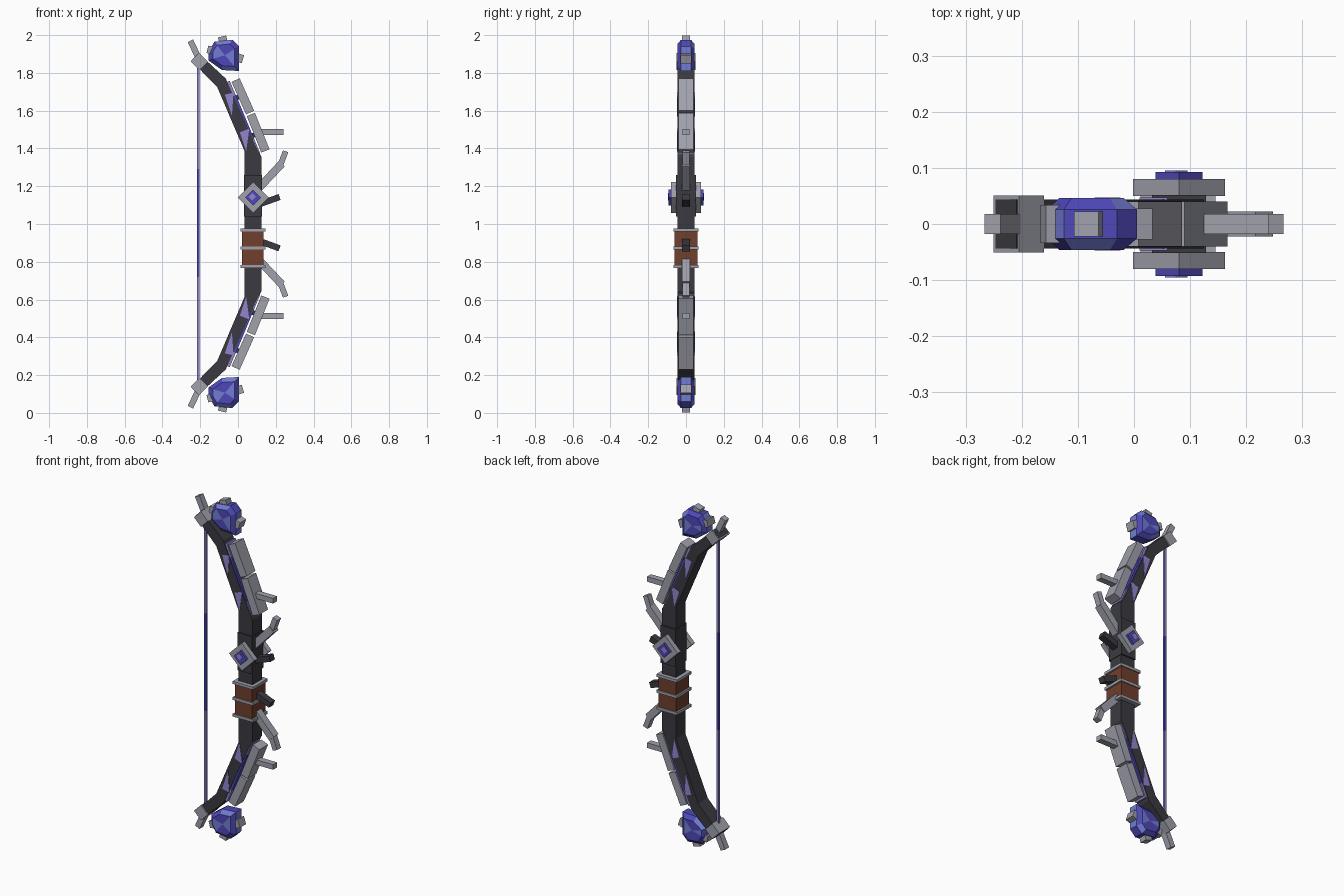
import bpy, bmesh
from mathutils import Vector

if "Cube" in bpy.data.objects:
    bpy.data.objects.remove(bpy.data.objects["Cube"])


def material(name, rgb):
    m = bpy.data.materials.new(name)
    m.diffuse_color = (*rgb, 1)
    m.use_nodes = True
    m.node_tree.nodes["Principled BSDF"].inputs["Base Color"].default_value = m.diffuse_color
    return m


DARK = material("dark_wood", (0.042, 0.042, 0.052))
GREY = material("pale_metal", (0.35, 0.355, 0.41))
BROWN = material("brown_leather", (0.16, 0.05, 0.026))
BLUE = material("deep_blue", (0.075, 0.064, 0.48))
LIGHT = material("light_blue", (0.17, 0.2, 0.66))
LILAC = material("lilac", (0.29, 0.235, 0.62))


def finish(name, bm, *mats):
    bmesh.ops.recalc_face_normals(bm, faces=bm.faces)
    mesh = bpy.data.meshes.new(name)
    bm.to_mesh(mesh)
    bm.free()
    for m in mats:
        mesh.materials.append(m)
    ob = bpy.data.objects.new(name, mesh)
    bpy.context.collection.objects.link(ob)
    return ob


def prism(name, pts, y0, y1, mat):
    """Side outline (x, z) extruded from y0 to y1."""
    bm = bmesh.new()
    face = bm.faces.new([bm.verts.new((x, y0, z)) for x, z in pts])
    new = bmesh.ops.extrude_face_region(bm, geom=[face])["geom"]
    bmesh.ops.translate(bm, vec=(0, y1 - y0, 0),
                        verts=[v for v in new if isinstance(v, bmesh.types.BMVert)])
    return finish(name, bm, mat)


def bar(name, p, q, width, half_y, mat):
    """Straight box between two side points."""
    p, q = Vector(p), Vector(q)
    d = (q - p).normalized()
    n = Vector((-d.y, d.x)) * width / 2
    return prism(name, [p + n, q + n, q - n, p - n], -half_y, half_y, mat)


def box(name, x0, x1, z0, z1, half_y, mat):
    return prism(name, [(x0, z0), (x1, z0), (x1, z1), (x0, z1)], -half_y, half_y, mat)


def diamond(name, x, z, r, y0, y1, mat):
    return prism(name, [(x - r, z), (x, z - r), (x + r, z), (x, z + r)], y0, y1, mat)


def crystal(name, pts):
    """Chunky gem with bevelled sides and facets in two blues."""
    cx = sum(p[0] for p in pts) / len(pts)
    cz = sum(p[1] for p in pts) / len(pts)
    bm = bmesh.new()
    rings = []
    for y, s in ((-0.046, 0.72), (-0.026, 1), (0.026, 1), (0.046, 0.72)):
        rings.append([bm.verts.new((cx + (x - cx) * s, y, cz + (z - cz) * s)) for x, z in pts])
    n = len(pts)
    for a, b in zip(rings, rings[1:]):
        for i in range(n):
            bm.faces.new([a[i], a[(i + 1) % n], b[(i + 1) % n], b[i]])
    caps = [bm.faces.new(rings[0]), bm.faces.new(rings[-1])]
    bmesh.ops.poke(bm, faces=caps)
    bm.faces.ensure_lookup_table()
    for i, f in enumerate(bm.faces):
        f.material_index = 1 if i % 3 == 1 else 0
    return finish(name, bm, BLUE, LIGHT)


# Bow body: upper outline, mirrored below
inner = [(-0.247, 1.865), (-0.11, 1.725), (0.035, 1.385)]
outer = [(0.125, 1.355), (0.1, 1.4), (-0.065, 1.77), (-0.209, 1.904)]
body = inner + [(x, 2 - z) for x, z in reversed(inner)]
body += [(x, 2 - z) for x, z in reversed(outer)] + outer
prism("bow_body", body, -0.044, 0.044, DARK)

# Limb fittings, built for the upper and lower limb
for side in ("upper", "lower"):
    def m(x, z):
        return (x, z if side == "upper" else 2 - z)

    cx, cz = m(-0.205, 1.86)
    diamond(side + "_tip_bracket", cx, cz, 0.045, -0.051, 0.051, GREY)
    bar(side + "_tip_spike", m(-0.205, 1.87), m(-0.252, 1.97), 0.032, 0.018, GREY)

    # Glowing strip and shards on the limb
    bar(side + "_glow_strip", m(-0.052, 1.755), m(0.11, 1.37), 0.017, 0.04, LILAC)
    bar(side + "_glow_strip_core", m(-0.02, 1.68), m(0.078, 1.446), 0.018, 0.041, BLUE)
    shards = ([(0.025, 1.385), (-0.008, 1.485), (0.042, 1.505)],
              [(-0.05, 1.57), (-0.088, 1.685), (-0.042, 1.695)])
    for i, tri in enumerate(shards):
        # keep the shard on the limb face
        pts = [m(x + 0.018, z) for x, z in tri]
        for s, label in ((-1, "front"), (1, "back")):
            prism(f"{side}_{label}_shard_{i + 1}", pts, s * 0.043, s * 0.047, LILAC)

    # Outer armour plates with pegs that hold them
    bar(side + "_outer_plate", m(-0.013, 1.762), m(0.064, 1.59), 0.047, 0.04, GREY)
    bar(side + "_inner_plate", m(0.068, 1.58), m(0.145, 1.387), 0.047, 0.04, GREY)
    bar(side + "_outer_peg", m(-0.04, 1.655), m(0.02, 1.68), 0.025, 0.025, DARK)
    bar(side + "_inner_peg", m(0.04, 1.455), m(0.11, 1.48), 0.025, 0.025, DARK)
    bar(side + "_side_prong", m(0.11, 1.487), m(0.24, 1.487), 0.03, 0.018, GREY)

    # Bent branch near the middle
    bar(side + "_branch", m(0.11, 1.19), m(0.232, 1.32), 0.042, 0.022, GREY)
    bar(side + "_branch_tip", m(0.222, 1.305), m(0.252, 1.385), 0.03, 0.018, GREY)

    # Crystal with metal studs
    crystal(side + "_crystal", [m(*p) for p in (
        (-0.155, 1.915), (-0.125, 1.965), (-0.03, 1.975), (0.005, 1.94),
        (0.005, 1.81), (-0.085, 1.815), (-0.155, 1.865))])
    studs = (((-0.085, 1.9926), 0.045, 0.022), ((0.026, 1.872), 0.045, 0.028),
             ((-0.162, 1.925), 0.04, 0.034))
    for i, (end, w, hy) in enumerate(studs):
        bar(f"{side}_crystal_stud_{i + 1}", m(-0.06, 1.9), m(*end), w, hy, GREY)

# Grip with three bands
box("grip", 0.022, 0.135, 0.778, 0.967, 0.061, BROWN)
for i, z in enumerate((0.776, 0.874, 0.967)):
    box(f"grip_band_{i + 1}", 0.012, 0.145, z - 0.008, z + 0.008, 0.067, GREY)

# Centre block, framed gem on both sides, dark thorns
box("centre_block", 0.032, 0.128, 1.04, 1.26, 0.052, DARK)
for s, label in ((-1, "front"), (1, "back")):
    diamond(label + "_gem_frame", 0.08, 1.14, 0.082, s * 0.05, s * 0.08, GREY)
    diamond(label + "_gem", 0.08, 1.14, 0.042, s * 0.06, s * 0.093, BLUE)
    diamond(label + "_gem_core", 0.075, 1.145, 0.02, s * 0.09, s * 0.095, LILAC)
bar("upper_thorn", (0.1, 1.1), (0.22, 1.143), 0.033, 0.02, DARK)
bar("lower_thorn", (0.1, 0.915), (0.22, 0.871), 0.033, 0.02, DARK)

# String in three lengths
for name, z0, z1, mat in (("string_bottom", 0.16, 0.72, LILAC),
                          ("string_middle", 0.72, 1.29, BLUE),
                          ("string_top", 1.29, 1.84, LILAC)):
    box(name, -0.217, -0.203, z0, z1, 0.007, mat)
